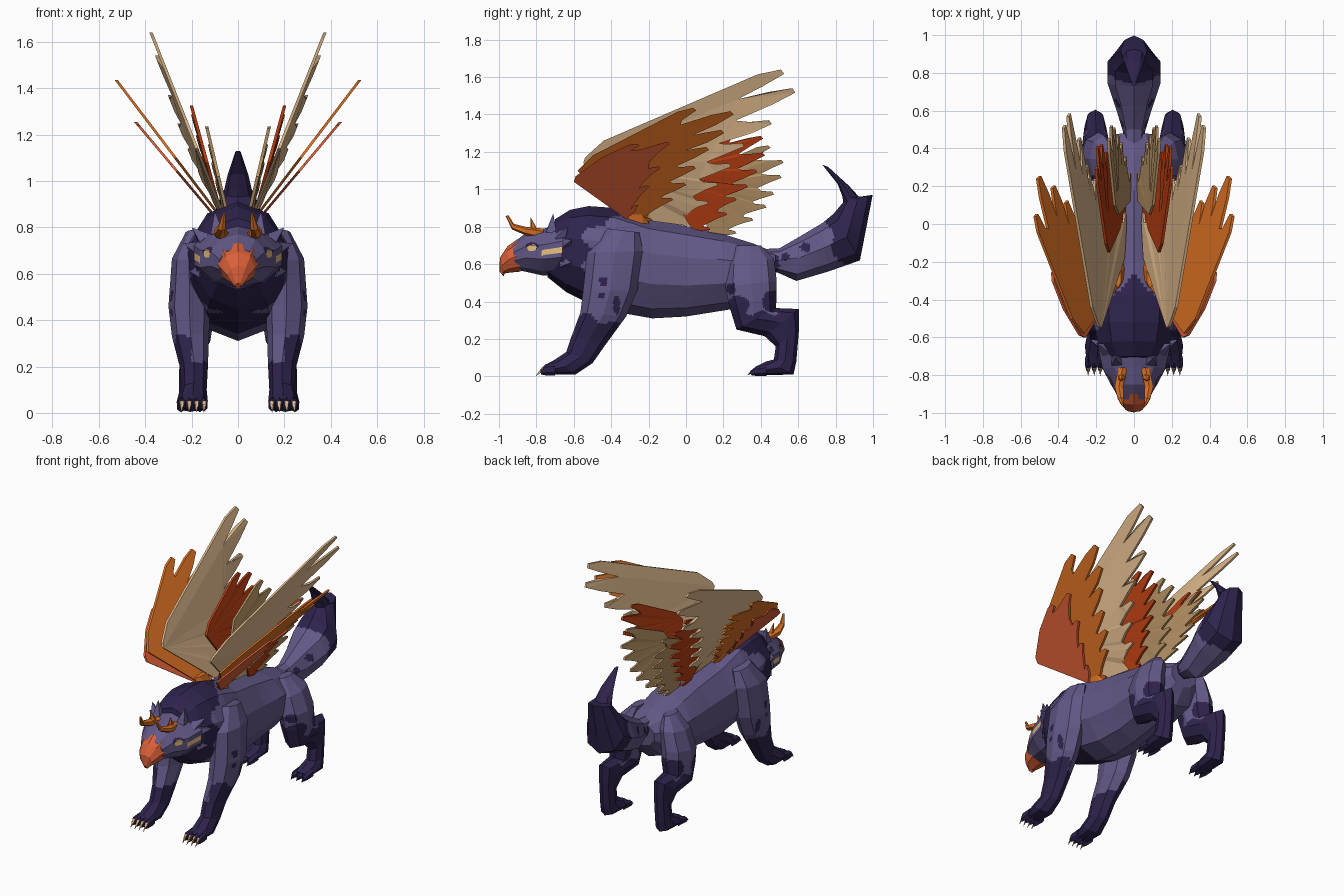
import bpy, bmesh, math
from mathutils import Vector

if "Cube" in bpy.data.objects:
    bpy.data.objects.remove(bpy.data.objects["Cube"])


def material(name, rgb):
    m = bpy.data.materials.new(name)
    lin = [((c / 255 + 0.055) / 1.055) ** 2.4 for c in rgb]
    m.diffuse_color = (*lin, 1)
    m.use_nodes = True
    m.node_tree.nodes["Principled BSDF"].inputs["Base Color"].default_value = m.diffuse_color
    return m


FUR = material("purple fur", (99, 88, 135))
DARK = material("dark purple fur", (47, 35, 76))
BEAK = material("orange red beak", (218, 96, 56))
HORN = material("orange", (222, 114, 36))
TAN = material("tan feather", (222, 184, 140))
BRICK = material("brick feather", (222, 96, 56))
RUST = material("rust feather", (184, 62, 18))
BROWN = material("brown feather", (182, 146, 100))
EYE = material("pale yellow", (238, 196, 130))


def finish(name, bm, mats, mirror, rule=None):
    bmesh.ops.recalc_face_normals(bm, faces=bm.faces)
    if rule:
        for f in bm.faces:
            f.material_index = int(rule(f.calc_center_median()))
    me = bpy.data.meshes.new(name)
    bm.to_mesh(me)
    bm.free()
    for m in mats:
        me.materials.append(m)
    ob = bpy.data.objects.new(name, me)
    bpy.context.collection.objects.link(ob)
    if mirror:
        mod = ob.modifiers.new("mirror", 'MIRROR')
        mod.use_mirror_merge = False
    return ob


def loft(name, sections, mats, sides=10, mirror=False, rule=None, cuts=0):
    """Each section: y, z of one edge, y, z of the other edge, half width, centre x."""
    bm = bmesh.new()
    rings = []
    for y1, z1, y2, z2, w, x in sections:
        ring = []
        for i in range(sides):
            a = 2 * math.pi * i / sides
            c, s = math.cos(a), math.sin(a)
            ring.append(bm.verts.new((x + w * s, (y1 + y2) / 2 + c * (y1 - y2) / 2,
                                      (z1 + z2) / 2 + c * (z1 - z2) / 2)))
        rings.append(ring)
    for r, q in zip(rings, rings[1:]):
        for i in range(sides):
            j = (i + 1) % sides
            bm.faces.new((r[i], r[j], q[j], q[i]))
    bm.faces.new(rings[0])
    bm.faces.new(rings[-1])
    if cuts:  # finer faces only so markings can be coloured
        bmesh.ops.subdivide_edges(bm, edges=bm.edges[:], cuts=cuts, use_grid_fill=True)
    return finish(name, bm, mats, mirror, rule)


def spotted(p, spots):
    return any(((p.y - y) / a) ** 2 + ((p.z - z) / b) ** 2 < 1 for y, z, a, b in spots)


def spike(name, base, tip, r, mat, sides=4):
    base, tip = Vector(base), Vector(tip)
    d = (tip - base).normalized()
    u = d.orthogonal().normalized()
    v = d.cross(u)
    bm = bmesh.new()
    ring = [bm.verts.new(base + r * (u * math.cos(t) + v * math.sin(t)))
            for t in (2 * math.pi * i / sides for i in range(sides))]
    top = bm.verts.new(tip)
    for i in range(sides):
        bm.faces.new((ring[i], ring[(i + 1) % sides], top))
    bm.faces.new(ring)
    return finish(name, bm, [mat], True)


# Torso with dark mane and chest
loft("body", [
    (-.70, .84, -.74, .53, .15, 0), (-.62, .89, -.64, .45, .20, 0),
    (-.52, .91, -.52, .39, .225, 0), (-.38, .90, -.35, .34, .235, 0),
    (-.20, .84, -.18, .31, .22, 0), (.02, .80, .0, .32, .20, 0),
    (.20, .76, .25, .36, .20, 0), (.36, .71, .40, .40, .18, 0),
    (.48, .66, .47, .50, .10, 0)], [FUR, DARK], 10, cuts=7,
    rule=lambda p: p.y < -.53 + .03 * math.sin(40 * p.z) or (p.z < .43 and p.y < -.36)
    or (p.z > .80 and p.y < -.27 - abs(p.x)))

# Head with pale eye and cheek streak
loft("head", [
    (-.65, .82, -.67, .54, .20, 0), (-.76, .79, -.77, .54, .175, 0),
    (-.85, .77, -.86, .56, .125, 0), (-.93, .71, -.91, .57, .085, 0)],
    [FUR, EYE, DARK], 10, cuts=13,
    rule=lambda p: 1 if spotted(p, [(-.825, .687, .026, .018)])
    or (-.77 < p.y < -.66 and abs(p.z - .67 - .18 * (p.y + .715)) < .015)
    else 2 if spotted(p, [(-.825, .695, .034, .022)]) else 0)

# Hooked beak
loft("beak", [
    (-.90, .735, -.885, .56, .095, 0), (-.955, .695, -.94, .555, .075, 0),
    (-.995, .635, -.97, .55, .045, 0), (-.998, .56, -.975, .535, .012, 0)], [BEAK], 8)

# Branched horns
loft("horn", [
    (-.76, .79, -.77, .73, .026, .06), (-.86, .80, -.86, .755, .026, .08),
    (-.92, .815, -.93, .785, .018, .07), (-.95, .862, -.965, .857, .006, .06)],
    [HORN], 6, True)
spike("horn_prong", (.065, -.81, .77), (.075, -.83, .85), .024, HORN, 5)

# Crest and cheek tufts
for b, t in [((.09, -.72, .77), (.10, -.71, .87)), ((.14, -.67, .74), (.20, -.63, .80)),
             ((.16, -.645, .71), (.235, -.61, .73)), ((.15, -.65, .61), (.21, -.61, .61))]:
    spike("head_tuft", b, t, .04, FUR)

# Front legs
loft("front_leg", [
    (-.42, .79, -.25, .77, .045, .18), (-.53, .66, -.23, .67, .075, .21),
    (-.55, .46, -.26, .46, .09, .21), (-.565, .34, -.32, .32, .08, .205),
    (-.61, .22, -.43, .17, .06, .19), (-.64, .13, -.50, .07, .055, .19),
    (-.70, .09, -.59, .01, .065, .195), (-.755, .06, -.72, .01, .055, .195)],
    [FUR, DARK], 8, True, cuts=8,
    rule=lambda p: p.z < .22 or p.x > .2 and (
        p.z < .29 - .3 * (p.y + .42) + .02 * math.sin(45 * p.y) or spotted(p, [
            (-.45, .43, .018, .02), (-.44, .51, .025, .025), (-.37, .38, .018, .05)])))

# Hind legs
loft("hind_leg", [
    (.27, .70, .40, .70, .03, .12), (.22, .60, .47, .63, .075, .16),
    (.21, .48, .485, .51, .09, .19), (.23, .38, .485, .42, .09, .195),
    (.27, .25, .48, .365, .08, .20),
    (.42, .215, .605, .36, .058, .205), (.48, .16, .605, .26, .048, .205),
    (.47, .09, .59, .08, .05, .205), (.43, .08, .575, .01, .06, .205),
    (.37, .05, .39, .005, .055, .205)],
    [FUR, DARK], 8, True, cuts=8,
    rule=lambda p: p.z < .34 + .015 * math.sin(50 * p.y) or p.y > .488 or spotted(p, [
        (.28, .38, .06, .05), (.46, .40, .05, .06), (.24, .47, .025, .03)]))

# Toes and claws
for i in range(4):
    x = .147 + .032 * i
    loft("front_toe", [(-.70, .07, -.70, .005, .017, x), (-.75, .065, -.75, .005, .019, x),
                       (-.78, .035, -.775, .01, .010, x)], [DARK], 6, True)
    spike("front_claw", (x, -.76, .045), (x, -.805, .0), .013, TAN)
for i in range(3):
    x = .165 + .04 * i
    loft("hind_toe", [(.43, .06, .43, .003, .02, x), (.37, .05, .37, .003, .021, x),
                      (.345, .03, .35, .005, .010, x)], [DARK], 6, True)
    spike("hind_claw", (x, .355, .025), (x, .325, .005), .011, DARK)

# Broad upturned tail
loft("tail", [
    (.40, .68, .42, .56, .05, 0), (.50, .685, .49, .555, .06, 0),
    (.63, .76, .59, .51, .095, 0), (.73, .82, .76, .56, .14, 0),
    (.79, .87, .93, .62, .14, 0),
    (.84, .93, .998, .97, .07, 0), (.837, .96, .925, .96, .06, 0),
    (.81, 1.03, .87, 1.02, .045, 0),
    (.73, 1.13, .76, 1.12, .012, 0)], [FUR, DARK], 8, cuts=7,
    rule=lambda p: p.y + .3 * p.z > 1.0 + .02 * math.sin(35 * p.z) or spotted(p, [
        (.64, .69, .03, .025), (.53, .64, .025, .02), (.48, .6, .02, .05)]))


def wing_layer(name, mat, edge, tips, x0, slope, bulge=0, z0=.83):
    """Thin sloping sheet of feathers; edge runs from root to wrist, tips from top to bottom."""
    edge = [Vector(p) for p in edge]
    tips = [Vector(p) for p in tips]
    n = len(tips)
    roots = [edge[-1].lerp(edge[0], i / (n - 1)) for i in range(n)]
    out, push = list(edge), [0] * len(edge)
    for i, (o, t) in enumerate(zip(roots, tips)):
        d = t - o
        length = d.length
        d.normalize()
        p = Vector((-d.y, d.x))
        w, back = .012 + .022 * length, .03 + .1 * length
        out += [t - back * d + w * p, t - .008 * d + .4 * w * p,
                t - .4 * w * p, t - back * d - w * p]
        push += [bulge * math.sin(math.pi * i / (n - 1))] * 4
        if i < n - 1:
            out.append(((t + tips[i + 1]) / 2).lerp((o + roots[i + 1]) / 2, .28))
            push.append(push[-1] * .7)
    bm = bmesh.new()
    sheets = [[bm.verts.new((x0 + slope * (q.y - z0) + b + s, q.x, q.y))
               for q, b in zip(out, push)] for s in (-.007, .007)]
    for s in sheets:
        bm.faces.new(s)
    for i in range(len(out)):
        j = (i + 1) % len(out)
        bm.faces.new((sheets[0][i], sheets[0][j], sheets[1][j], sheets[1][i]))
    bm.normal_update()
    bmesh.ops.triangulate(bm, faces=[f for f in bm.faces if len(f.verts) > 4],
                          ngon_method='EAR_CLIP')
    finish(name, bm, [mat], True)


# Wings: five fanned feather layers from outside to inside
wing_layer("wing_brick_layer", BRICK, [(-.32, .84), (-.60, 1.04), (-.59, 1.07), (-.45, 1.17)],
           [(-.25, 1.24), (-.09, 1.25), (-.14, 1.12), (-.20, 1.02), (-.26, .92)], .085, .84)
wing_layer("wing_orange_layer", HORN, [(-.30, .83), (-.58, 1.10), (-.50, 1.18)],
           [(.05, 1.43), (.25, 1.41), (.20, 1.31), (.12, 1.22), (.05, 1.12),
            (0, 1.03), (-.07, .95), (-.18, .84)], .065, .76)
wing_layer("wing_tan_layer", TAN, [(-.18, .83), (-.55, 1.14), (-.54, 1.17), (-.44, 1.26)],
           [(.52, 1.63), (.58, 1.53), (.455, 1.36), (.31, 1.24), (.24, 1.13),
            (.17, 1.03), (.12, .93), (.06, .82)], .055, .395, .035)
wing_layer("wing_rust_layer", RUST, [(.03, .79), (-.15, 1.08), (-.10, 1.14)],
           [(.30, 1.32), (.41, 1.28), (.42, 1.19), (.38, 1.10), (.33, 1.02),
            (.27, .95), (.22, .87), (.13, .79)], .065, .275, .012)
wing_layer("wing_brown_layer", BROWN, [(.12, .77), (.05, 1.02), (.10, 1.10)],
           [(.45, 1.23), (.52, 1.15), (.51, 1.07), (.47, .98), (.43, .91),
            (.36, .84), (.27, .77)], .04, .235, .012)

# Wing joints on the shoulders
loft("wing_joint", [(-.34, .88, -.20, .88, .02, .085), (-.33, .80, -.20, .80, .025, .06)],
     [HORN], 6, True)
